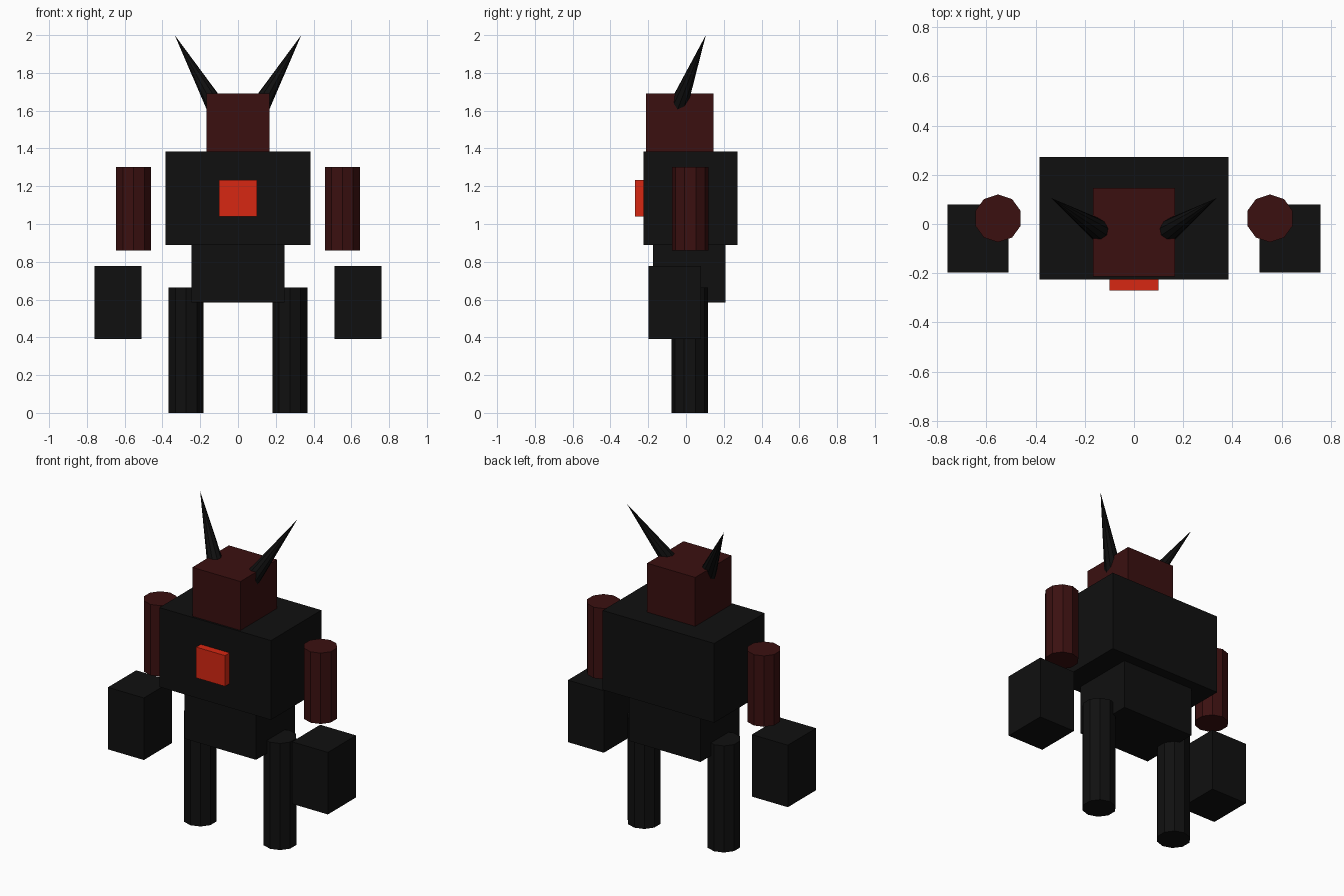
import bpy
from mathutils import Vector

cube = bpy.data.objects.get("Cube")
if cube:
    bpy.data.objects.remove(cube, do_unlink=True)


def material(name, rgb):
    mat = bpy.data.materials.new(name)
    mat.use_nodes = True
    color = (*rgb, 1)
    mat.diffuse_color = color
    mat.node_tree.nodes["Principled BSDF"].inputs["Base Color"].default_value = color
    return mat


black = material("black", (0.005, 0.005, 0.005))
maroon = material("dark_red", (0.043, 0.005, 0.005))
red = material("bright_red", (0.68, 0.02, 0.006))


def finish(name, mat):
    obj = bpy.context.object
    obj.name = name
    obj.data.materials.append(mat)
    return obj


def box(name, mat, low, high):
    low, high = Vector(low), Vector(high)
    bpy.ops.mesh.primitive_cube_add(size=1, location=(low + high) / 2)
    obj = finish(name, mat)
    obj.scale = high - low


def post(name, mat, x, y, bottom, top):
    bpy.ops.mesh.primitive_cylinder_add(
        vertices=10, radius=0.097, depth=top - bottom,
        location=(x, y, (bottom + top) / 2))
    finish(name, mat)


def horn(name, mat, base, tip, radius):
    base, tip = Vector(base), Vector(tip)
    axis = tip - base
    bpy.ops.mesh.primitive_cone_add(
        vertices=10, radius1=radius, radius2=0, depth=axis.length,
        location=(base + tip) / 2,
        rotation=axis.to_track_quat("Z", "Y").to_euler())
    finish(name, mat)


# Trunk and head
box("pelvis", black, (-0.247, -0.175, 0.585), (0.247, 0.21, 0.89))
box("torso", black, (-0.385, -0.225, 0.89), (0.385, 0.272, 1.385))
box("chest_plate", red, (-0.1, -0.27, 1.04), (0.1, -0.225, 1.232))
box("head", maroon, (-0.166, -0.213, 1.385), (0.166, 0.146, 1.69))

# Paired limbs and horns
for side, s in (("left", 1), ("right", -1)):
    post(side + "_upper_arm", maroon, s * 0.553, 0.023, 0.86, 1.302)
    post(side + "_leg", black, s * 0.275, 0.02, 0, 0.665)
    x0, x1 = sorted((s * 0.511, s * 0.759))
    box(side + "_forearm", black, (x0, -0.198, 0.39), (x1, 0.08, 0.777))
    horn(side + "_horn", black, (s * 0.105, -0.05, 1.6),
         (s * 0.335, 0.105, 2.0), 0.054)
